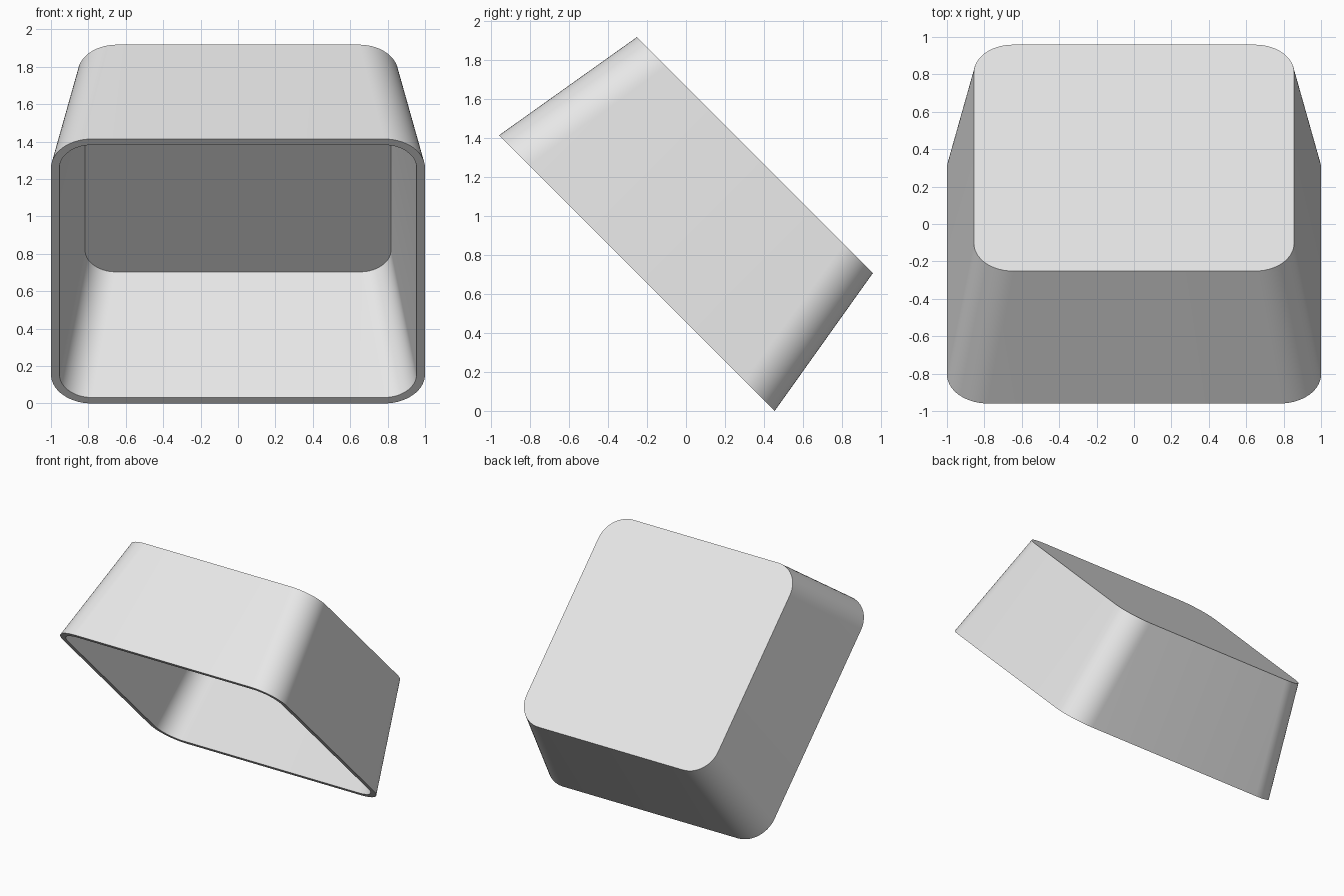
import bpy, bmesh
from math import sin, cos, pi, radians
from mathutils import Matrix

cube = bpy.data.objects.get("Cube")
if cube:
    bpy.data.objects.remove(cube, do_unlink=True)

CORNER_STEPS = 14

grey = bpy.data.materials.new("plain_grey")
grey.use_nodes = True
grey.diffuse_color = (0.8, 0.8, 0.8, 1)
grey.node_tree.nodes["Principled BSDF"].inputs["Base Color"].default_value = grey.diffuse_color


def rounded_square(bm, half, radius, z):
    """Ring of vertices around a square with round corners."""
    ring = []
    flat = half - radius
    for corner, (sx, sy) in enumerate([(1, 1), (-1, 1), (-1, -1), (1, -1)]):
        for i in range(CORNER_STEPS + 1):
            a = (corner + i / CORNER_STEPS) * pi / 2
            ring.append(bm.verts.new((sx * flat + radius * cos(a),
                                      sy * flat + radius * sin(a), z)))
    return ring


# Hollow tapered cap: inner floor, inner lip, outer lip, outer base
bm = bmesh.new()
sections = [(0.818, 0.165, 0.813), (0.955, 0.175, 0),
            (1.0, 0.22, 0), (0.856, 0.21, 0.857)]
rings = [rounded_square(bm, *s) for s in sections]
for a, b in zip(rings, rings[1:]):
    for i in range(len(a)):
        j = (i + 1) % len(a)
        bm.faces.new((a[i], a[j], b[j], b[i]))
bm.faces.new(rings[0])
bm.faces.new(rings[-1])
bmesh.ops.recalc_face_normals(bm, faces=bm.faces)

# Tip it so that it rests on the lower edge of its lip
bm.transform(Matrix.Translation((0, -0.2525, 0.7071)) @ Matrix.Rotation(radians(-45), 4, 'X'))
mesh = bpy.data.meshes.new("tapered_cap")
bm.to_mesh(mesh)
bm.free()
mesh.materials.append(grey)
cap = bpy.data.objects.new("tapered_cap", mesh)
bpy.context.collection.objects.link(cap)

bpy.ops.object.select_all(action='DESELECT')
cap.select_set(True)
bpy.context.view_layer.objects.active = cap
bpy.ops.object.shade_smooth_by_angle(angle=radians(30))
